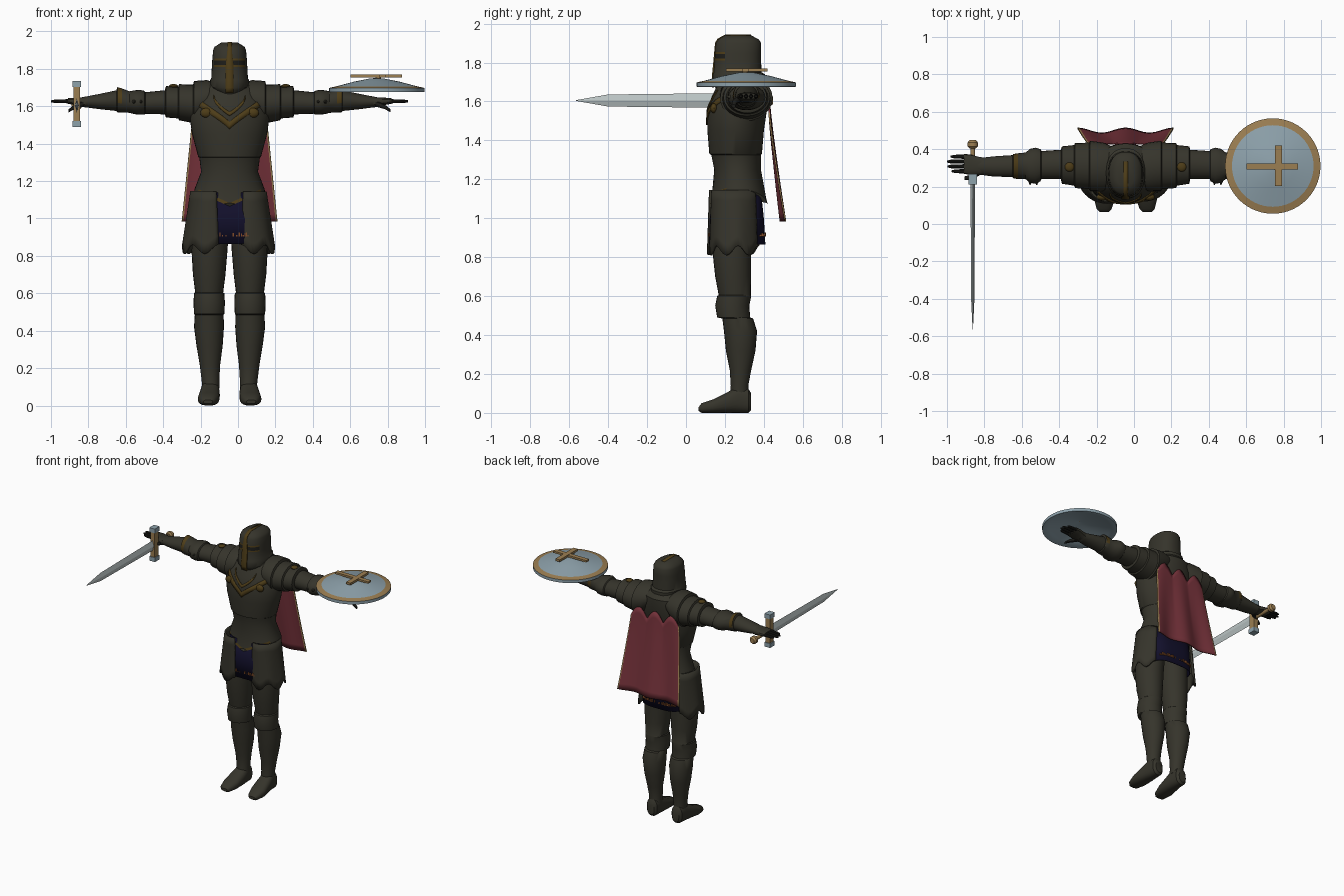
import bpy, bmesh, math, random
from mathutils import Vector

cube = bpy.data.objects.get("Cube")
if cube:
    bpy.data.objects.remove(cube)

CX = -0.045  # centre line of the figure


def material(name, *rgb):
    m = bpy.data.materials.new(name)
    m.use_nodes = True
    m.diffuse_color = (*rgb, 1)
    m.node_tree.nodes["Principled BSDF"].inputs["Base Color"].default_value = (*rgb, 1)
    return m


ARMOR = material("dark_armor", 0.036, 0.034, 0.024)
BLACK = material("black_leather", 0.012, 0.012, 0.010)
GILT = material("old_gilt", 0.075, 0.046, 0.009)
BRASS = material("brass", 0.33, 0.21, 0.085)
NAVY = material("navy_cloth", 0.006, 0.005, 0.024)
ORANGE = material("orange_thread", 0.22, 0.07, 0.02)
RED = material("red_cloth", 0.18, 0.032, 0.043)
STEEL = material("blue_steel", 0.27, 0.36, 0.41)
BLADE = material("pale_steel", 0.50, 0.56, 0.56)


def finish(name, bm, mats, rule=None, thick=0, angle=35):
    bmesh.ops.recalc_face_normals(bm, faces=bm.faces)
    for f in bm.faces:
        f.smooth = True
        if rule:
            f.material_index = rule(f.calc_center_median(), f.normal)
    me = bpy.data.meshes.new(name)
    bm.to_mesh(me)
    bm.free()
    me.set_sharp_from_angle(angle=math.radians(angle))
    for m in mats:
        me.materials.append(m)
    ob = bpy.data.objects.new(name, me)
    bpy.context.collection.objects.link(ob)
    if thick:
        ob.modifiers.new("thickness", "SOLIDIFY").thickness = thick
    return ob


def oval(row, ang, power=1.0):
    """Point on the rounded section that fills the bounds in row."""
    t, a0, a1, b0, b1 = row
    c, s = math.cos(ang), math.sin(ang)
    u = math.copysign(abs(c) ** power, c)
    v = math.copysign(abs(s) ** power, s)
    return t, (a0 + a1) / 2 + u * (a1 - a0) / 2, (b0 + b1) / 2 + v * (b1 - b0) / 2


def loft(name, mats, axis, rows, n=24, power=1.0, side=1, ox=CX, cap=True, bend=None, **kw):
    bm = bmesh.new()
    rings = []
    for i, row in enumerate(rows):
        ring = []
        for k in range(n):
            t, a, b = oval(row, math.tau * k / n, power)
            p = {"X": (t, a, b), "Y": (a, t, b), "Z": (a, b, t)}[axis]
            p = Vector((ox + side * p[0], p[1], p[2]))
            if bend:
                bend(i, p)
            ring.append(bm.verts.new(p))
        rings.append(ring)
    for r, q in zip(rings, rings[1:]):
        for k in range(n):
            j = (k + 1) % n
            bm.faces.new((r[k], r[j], q[j], q[k]))
    if cap:
        bm.faces.new(rings[0])
        bm.faces.new(rings[-1])
    return finish(name, bm, mats, **kw)


def sheet(name, mats, nu, nv, func, **kw):
    """Grid from func(u, v), u in -1..1 and v in 0..1."""
    bm = bmesh.new()
    g = [[bm.verts.new(func(2 * i / nu - 1, j / nv)) for i in range(nu + 1)] for j in range(nv + 1)]
    for a, b in zip(g, g[1:]):
        for i in range(nu):
            bm.faces.new((a[i], a[i + 1], b[i + 1], b[i]))
    return finish(name, bm, mats, **kw)


def block(name, mat, centre, size):
    bm = bmesh.new()
    bmesh.ops.create_cube(bm, size=1)
    for v in bm.verts:
        v.co = Vector(c + p * s for c, p, s in zip(centre, v.co, size))
    return finish(name, bm, [mat])


def stud(name, mat, centre, size):
    bm = bmesh.new()
    bmesh.ops.create_uvsphere(bm, u_segments=16, v_segments=8, radius=1)
    for v in bm.verts:
        v.co = Vector(c + p * s for c, p, s in zip(centre, v.co, size))
    return finish(name, bm, [mat])


def sym(t, w, b0, b1):
    return (t, -w, w, b0, b1)


# Cuirass with a gilt, pointed lower edge
body = [sym(1.14, .19, .125, .42), sym(1.158, .187, .13, .415), sym(1.25, .152, .145, .385),
        sym(1.325, .162, .13, .385), sym(1.33, .168, .12, .39), sym(1.45, .2, .11, .40),
        sym(1.55, .215, .11, .415), sym(1.62, .2, .13, .43), sym(1.69, .16, .165, .43), sym(1.735, .09, .19, .39)]


def point_hem(i, p):
    if i < 2:
        p.z -= 0.075 * max(0, 1 - abs(p.x - CX) / 0.17)


loft("cuirass", [ARMOR, GILT], "Z", body, n=40, bend=point_hem,
     rule=lambda c, n: int(c.z < 1.152 and abs(c.x - CX) < .17 and n.z > -.8 and n.y < 0
                           and c.z < 1.15 - .075 * (1 - abs(c.x - CX) / .17) + .005))


def chest(x, z):
    """Front surface of the cuirass at x and height z."""
    for r, q in zip(body, body[1:]):
        if r[0] <= z <= q[0]:
            f = (z - r[0]) / (q[0] - r[0])
            w, lo, hi = (r[k] + (q[k] - r[k]) * f for k in (2, 3, 4))
            return (lo + hi) / 2 - (hi - lo) / 2 * math.sqrt(max(0, 1 - (x / w) ** 2))


def collar(u, v):
    x, z = .165 * u, 1.478 + .12 * abs(u) ** .9 + .038 * v
    return CX + x, chest(x, z) - .006, z


def yoke(u, v):
    x, z = .085 * u, 1.59 - .04 * math.sqrt(max(0, 1 - u * u)) + .02 * v + .05 * abs(u)
    return CX + x, chest(x, z) - .006, z


sheet("gilt_collar", [GILT], 28, 2, collar, thick=.008)
sheet("gilt_yoke", [GILT], 20, 2, yoke, thick=.008)
loft("gorget", [ARMOR], "Z", [sym(1.62, .14, .15, .42), sym(1.70, .11, .165, .41), sym(1.74, .075, .2, .36)])

# Great helm with a framed eye slit
helm = [sym(1.655, .045, .16, .33), sym(1.685, .085, .142, .37), sym(1.70, .102, .135, .405),
        sym(1.74, .104, .138, .405), sym(1.75, .098, .142, .388), sym(1.81, .095, .146, .386),
        sym(1.82, .094, .146, .386), sym(1.845, .093, .148, .386), sym(1.855, .092, .149, .386),
        sym(1.90, .088, .153, .386), sym(1.918, .08, .165, .375), sym(1.94, .045, .2, .335)]


def helm_color(c, n):
    if n.y > -.45 or not 1.81 < c.z < 1.855:
        return 0
    return 2 if 1.82 < c.z < 1.845 else 1


loft("helm", [ARMOR, GILT, BLACK], "Z", helm, n=36, power=.85, rule=helm_color)
ridge = [(.137, 1.67), (.131, 1.70), (.134, 1.74), (.141, 1.81), (.149, 1.9), (.161, 1.922), (.2, 1.943), (.335, 1.943)]
sheet("helm_ridge", [GILT], 2, len(ridge) - 1,
      lambda u, v: (CX + u * (.022 if v < .5 else .012), *ridge[round(v * (len(ridge) - 1))]), thick=.008)

# Navy skirt and embroidered hem
skirt = [sym(.865, .165, .118, .408), sym(1.0, .165, .122, .40), sym(1.14, .16, .14, .385)]
loft("skirt", [NAVY], "Z", skirt, n=40, power=.6, cap=False, thick=.006)
random.seed(4)
for k in range(28):
    for sgn in (1, -1):
        ang = sgn * (math.pi / 2 + (k - 13.5) * .058)
        z, x, y = oval(skirt[0], ang, .6)
        h = random.uniform(.004, .022)
        block("hem_stitch", ORANGE, (CX + x, y, .905 + h / 2), (.006, .008, h))

# Cape with zigzag top, folds and brass side borders


def cape(u, v):
    top = 1.53 + .07 * abs(math.cos(1.5 * math.pi * u))
    z = top + (.985 - top) * v
    y = .432 + .07 * v ** 1.2 + .013 * math.cos(2 * math.pi * u) * v
    return CX + u * (.2 + .056 * v), y, z


sheet("cape", [RED, BRASS], 50, 14, cape, thick=.008,
      rule=lambda c, n: int(abs(c.x - CX) > .955 * (.2 + .056 * (1.56 - c.z) / .575)))

# Limbs, built for both sides
leg = [(.09, .055, .145, .225, .325), (.14, .055, .15, .23, .32), (.22, .05, .16, .225, .335),
       (.32, .037, .177, .205, .357), (.42, .03, .19, .195, .365), (.485, .032, .186, .187, .345),
       (.49, .028, .19, .16, .33), (.55, .025, .193, .15, .325), (.6, .028, .19, .16, .335),
       (.605, .034, .184, .168, .333), (.7, .022, .196, .15, .335), (.82, .012, .203, .137, .335),
       (1.0, 0, .195, .132, .345), (1.12, 0, .18, .145, .37)]
foot = [(.065, .09, .14, .01, .03), (.08, .075, .155, 0, .05), (.14, .055, .17, 0, .07), (.22, .052, .16, 0, .11),
        (.27, .055, .152, 0, .14), (.32, .06, .146, 0, .125), (.335, .075, .13, .015, .1)]
pauldron = [(.06, .2, .41, 1.6, 1.72), (.12, .175, .435, 1.53, 1.74), (.19, .175, .445, 1.5, 1.735),
            (.195, .187, .435, 1.51, 1.716), (.27, .192, .433, 1.525, 1.718), (.275, .205, .422, 1.535, 1.703),
            (.34, .215, .415, 1.54, 1.708), (.345, .235, .4, 1.552, 1.692)]
arm = [(.3, .24, .4, 1.555, 1.69), (.45, .24, .39, 1.56, 1.675), (.455, .228, .4, 1.556, 1.682),
       (.48, .215, .408, 1.555, 1.688), (.51, .22, .402, 1.558, 1.685), (.535, .24, .382, 1.565, 1.68),
       (.575, .24, .378, 1.567, 1.695), (.6, .245, .374, 1.568, 1.703), (.605, .252, .368, 1.575, 1.685),
       (.7, .253, .362, 1.585, 1.665), (.79, .265, .352, 1.597, 1.648)]
hand = [(.77, .262, .358, 1.592, 1.65), (.79, .262, .36, 1.6, 1.648), (.83, .263, .372, 1.607, 1.646),
        (.865, .268, .374, 1.613, 1.643)]
thumb = [(.78, .26, .295, 1.598, 1.632), (.83, .236, .262, 1.584, 1.61), (.86, .234, .255, 1.567, 1.585)]
tips = (.93, .952, .955, .935)

for side, word in ((1, "left"), (-1, "right")):
    def part(name, axis, rows, mats=(ARMOR,), **kw):
        return loft(word + "_" + name, mats, axis, rows, side=side, **kw)

    part("leg", "Z", leg)
    part("boot", "Y", foot, power=.8)
    part("pauldron", "X", pauldron)
    part("arm", "X", arm, (ARMOR, GILT),
         rule=lambda c, n: int(.575 < side * (c.x - CX) < .602 and c.z > 1.62))
    part("hand", "X", hand, power=.8, n=16)
    part("thumb", "X", thumb, (BLACK,), n=10)
    for i, tip in enumerate(tips):
        y = .282 + i * .026
        part("finger", "X", [(.85, y - .012, y + .012, 1.615, 1.639), (tip - .02, y - .01, y + .01, 1.617, 1.636),
                             (tip, y - .005, y + .005, 1.621, 1.632)], (BLACK,), n=10)
    # Points of the elbow guard
    for t in (.475, .51):
        part("elbow_point", "Y", [(.25, t - .02, t + .02, 1.6, 1.65), (.208, t - .002, t + .002, 1.622, 1.626)], n=8)
    stud(word + "_shoulder_stud", GILT, (CX + side * .3, .305, 1.707), (.025, .025, .012))
    stud(word + "_chest_stud", GILT, (CX + side * .125, chest(.125, 1.565), 1.565), (.032, .018, .026))

    # Thigh plate wrapping the outer hip, with a scalloped hem
    def tasset(u, v):
        ang = math.radians(-20 + 85 * u)
        low = .835 - .025 * math.cos(3 * math.pi * u)
        rx = .1 + .045 * v
        return (CX + side * (.098 + rx * math.cos(ang)), .25 + (.12 + .01 * v) * math.sin(ang),
                1.145 + (low - 1.145) * v)

    sheet(word + "_tasset", [ARMOR], 24, 6, tasset, thick=.012 * side)

# Round shield lying over the left forearm
SX, SY = .742, .31
disc = [(z, -r, r, SY - r, SY + r) for z, r in
        ((1.74, .005), (1.715, .12), (1.69, .21), (1.675, .25), (1.676, .255), (1.698, .255),
         (1.706, .218), (1.732, .12), (1.748, .04), (1.751, .005))]
loft("shield", [STEEL, BRASS], "Z", disc, n=56, ox=SX,
     rule=lambda c, n: int(n.z > .3 and math.hypot(c.x - SX, c.y - SY) > .22))
block("shield_cross_bar", BRASS, (.738, .308, 1.762), (.275, .033, .014))
block("shield_cross_post", BRASS, (.772, .312, 1.762), (.036, .215, .016))
loft("shield_boss", [BRASS], "Z", [(1.74, -.015, .015, .29, .32), (1.76, -.015, .015, .29, .32)], ox=.75, n=12)

# Sword pointing forward from the right hand
HX, HZ = -.862, 1.605
loft("blade", [BLADE], "Y", [(-.565, -.001, .001, HZ - .002, HZ + .002), (-.4, -.009, .009, HZ - .031, HZ + .031),
                             (.23, -.012, .012, HZ - .038, HZ + .038)], n=4, ox=HX, angle=10)
block("guard", BRASS, (HX, .24, 1.612), (.036, .045, .2))
for z in (1.505, 1.72):
    block("guard_end", STEEL, (HX, .24, z), (.046, .055, .032))
loft("grip", [BRASS], "Y", [(y, -.013, .013, HZ - .013, HZ + .013) for y in (.25, .42)], n=12, ox=HX)
loft("pommel", [BRASS], "Y", [(y, -r, r, HZ - r, HZ + r) for y, r in
                              ((.405, .018), (.415, .028), (.435, .028), (.448, .018))], n=12, ox=HX)
